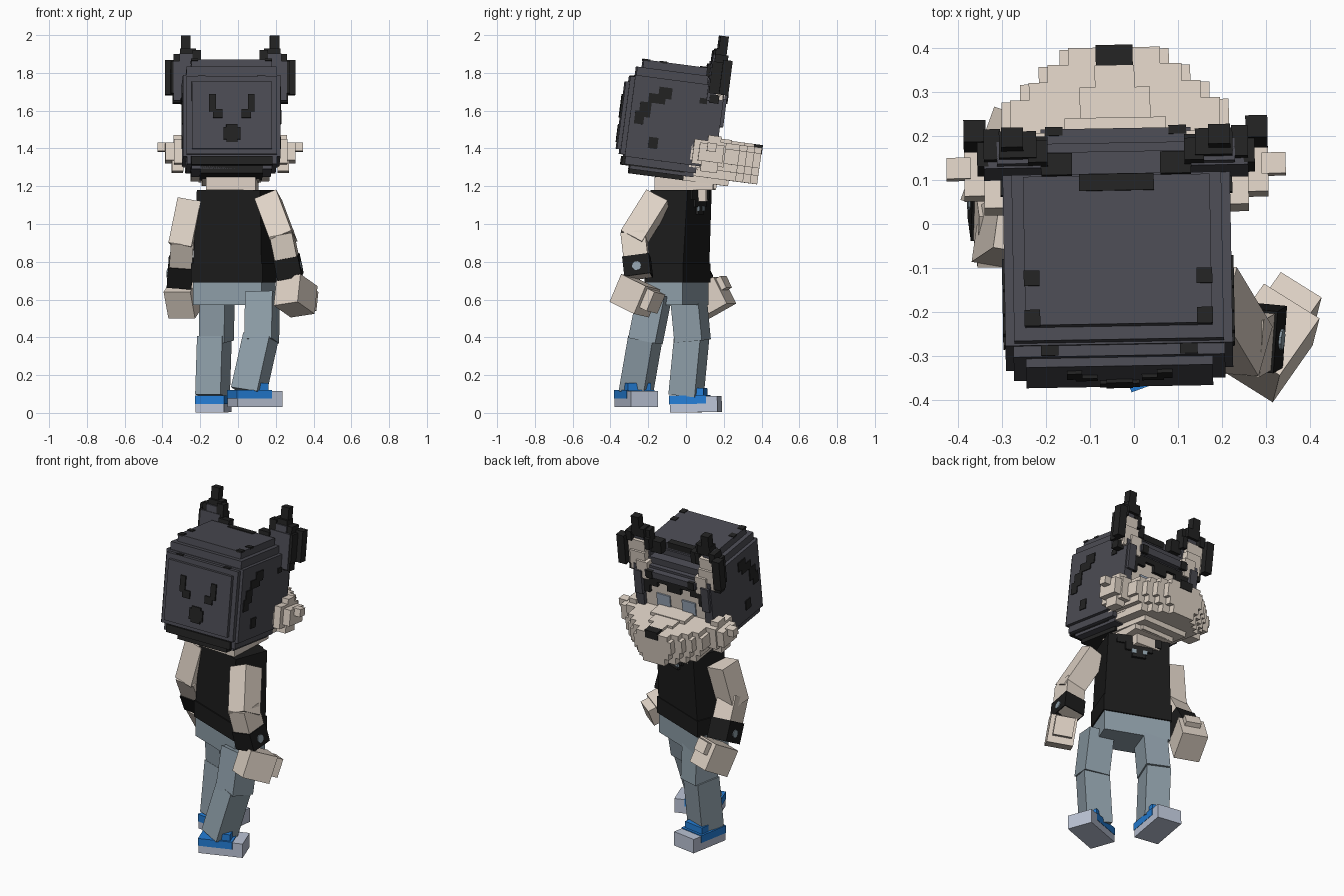
import bpy, bmesh, math
from mathutils import Matrix, Vector


def material(name, r, g, b):
    m = bpy.data.materials.new(name)
    m.diffuse_color = (r, g, b, 1)
    return m


SLATE = material("slate fur", .070, .070, .086)
DARK = material("dark fur", .016, .016, .016)
SHIRT = material("black cloth", .011, .011, .011)
CREAM = material("cream fur", .74, .65, .565)
DENIM = material("denim", .27, .34, .39)
BLUE = material("shoe blue", .018, .21, .68)
SOLE = material("shoe sole", .50, .55, .67)
EYE = material("eye blue", .35, .42, .52)


def build(name, boxes, mat, matrix=Matrix(), mirror=False):
    """One object from (x0, x1, y0, y1, z0, z1) boxes."""
    bm = bmesh.new()
    todo = list(boxes)
    if mirror:
        todo += [(-b[1], -b[0], *b[2:]) for b in boxes]
    for x0, x1, y0, y1, z0, z1 in todo:
        t = Matrix.Translation(((x0 + x1) / 2, (y0 + y1) / 2, (z0 + z1) / 2))
        s = Matrix.Diagonal((x1 - x0, y1 - y0, z1 - z0, 1))
        bmesh.ops.create_cube(bm, size=1, matrix=t @ s)
    me = bpy.data.meshes.new(name)
    bm.to_mesh(me)
    bm.free()
    me.materials.append(mat)
    ob = bpy.data.objects.new(name, me)
    bpy.context.collection.objects.link(ob)
    ob.matrix_world = matrix
    return ob


def place(x, y, z, yaw=0, pitch=0, roll=0):
    return (Matrix.Translation((x, y, z)) @ Matrix.Rotation(math.radians(yaw), 4, 'Z')
            @ Matrix.Rotation(math.radians(pitch), 4, 'X')
            @ Matrix.Rotation(math.radians(roll), 4, 'Y'))


def limb_matrix(a, b, yaw):
    """Frame at a whose -z runs towards b."""
    a, b = Vector(a), Vector(b)
    z = (a - b).normalized()
    yr = math.radians(yaw)
    y = z.cross(Vector((math.cos(yr), math.sin(yr), 0))).normalized()
    m = Matrix((y.cross(z), y, z)).transposed().to_4x4()
    return Matrix.Translation(a) @ m, (a - b).length


def limb(name, a, b, w, d, mat, yaw=0, start=0, extra=0):
    m, n = limb_matrix(a, b, yaw)
    return build(name, [(-w / 2, w / 2, -d / 2, d / 2, -n - extra, -n * start)], mat, m)


# ---- head: stepped, rounded block tilted forward ----
H = place(-.037, -.08, 1.527, 1, -7.5)
build("head", [(-.258, .258, -.225, .19, -.2, .235),
               (-.238, .238, -.22, .16, -.24, .28),
               (-.212, .212, -.19, .15, -.262, .322),
               (-.24, .24, -.25, .0, -.19, .225),
               (-.212, .212, -.27, .0, -.165, .195)], SLATE, H)
build("head_underside", [(-.215, .215, -.236, .1, -.245, -.2),
                         (-.165, .165, -.19, .1, -.285, -.24)], DARK, H)
build("face_side_hair", [(.205, .258, .18, .255, -.06, .2),
                         (.2, .25, .2, .272, .02, .17)], SLATE, H, True)

# painted marks on the back of the head, crown and sides
build("back_mark_strokes", [(.085, .12, -.278, -.269, .03, .125),
                            (.05, .1, -.278, -.269, .0, .045)], DARK, H, True)
build("back_mark_spot", [(-.045, .045, -.278, -.269, -.115, -.05),
                         (-.03, .03, -.278, -.269, -.13, -.035)], DARK, H)
build("crown_marks", [(.178, .214, -.10, -.065, .315, .326),
                      (.178, .214, -.192, -.155, .315, .326),
                      (.138, .178, -.248, -.215, .218, .229)], DARK, H, True)
build("crown_patch", [(-.085, .085, .115, .153, .29, .327)], DARK, H)
build("side_marks", [(.254, .263, -.14, -.05, .10, .15),
                     (.254, .263, -.09, -.02, .13, .19),
                     (.254, .263, -.18, -.12, .02, .1),
                     (.254, .263, -.20, -.15, -.02, .05),
                     (.254, .263, -.11, -.06, -.14, -.08),
                     (.254, .263, .13, .17, .13, .16)], DARK, H, True)

# ---- face ----
build("face", [(-.21, .21, .12, .23, -.22, .15)], CREAM, H)
build("eyes", [(.04, .13, .2, .238, -.05, .03)], EYE, H, True)
build("brow_ridge", [(-.205, .205, .12, .24, .13, .205), (-.17, .17, .1, .275, .15, .19),
                     (-.2, .2, .1, .215, .19, .245)], SLATE, H)
build("brow_fringe", [(.165, .21, .2, .25, .03, .14), (.11, .165, .2, .25, .08, .14),
                      (.0, .045, .2, .25, .07, .14), (.045, .11, .2, .25, .11, .14),
                      (.12, .16, .26, .28, .145, .193)], DARK, H, True)

# ---- muzzle: stacked layers, each with a stepped outline ----
outline = [(.258, .375), (.215, .415), (.172, .455), (.124, .493)]
layers = [(-.09, -.06, .02), (-.13, -.09, 0), (-.17, -.13, 0),
          (-.21, -.17, .02), (-.255, -.21, .05)]
build("muzzle", [(-w + s, w - s, .12, d, z0, z1)
                 for z0, z1, s in layers for w, d in outline], CREAM, H)
build("muzzle_bridge", [(-.045, .045, .2, .45, -.07, -.045), (-.08, .08, .2, .4, -.07, -.045),
                        (-.115, .115, .2, .33, -.07, -.04)], CREAM, H)
build("chin", [(-.15, .15, .05, .34, -.285, -.24), (-.11, .11, .05, .28, -.31, -.27)], CREAM, H)
build("nose", [(-.042, .042, .45, .497, -.095, -.045)], DARK, H)
build("cheek_tufts", [(.22, .3, .13, .3, -.19, -.06), (.28, .345, .16, .29, -.17, -.075),
                      (.25, .31, .18, .27, -.225, -.17), (.33, .385, .2, .248, -.115, -.07),
                      (.25, .3, .2, .27, -.07, -.03)], CREAM, H, True)

# ---- ears ----
build("ear_shells", [(.17, .3, .165, .21, .15, .36), (.2, .27, .17, .22, .33, .4)],
      SLATE, H, True)
build("ear_rims", [(.295, .345, .225, .275, .19, .375), (.262, .305, .18, .23, .14, .185),
                   (.262, .3, .18, .25, .34, .4), (.18, .265, .18, .24, .375, .43),
                   (.21, .26, .195, .24, .42, .5), (.155, .2, .17, .22, .36, .42),
                   (.1, .17, .15, .2, .27, .345), (.155, .185, .17, .235, .3, .37),
                   (.29, .315, .17, .225, .19, .36)], DARK, H, True)
build("ear_linings", [(.185, .295, .2, .238, .185, .345), (.18, .28, .2, .25, .16, .28),
                      (.16, .235, .18, .262, .12, .23)], CREAM, H, True)

# ---- neck and torso ----
build("neck", [(-.13, .13, -.16, .15, 1.18, 1.25), (-.09, .09, -.1, .11, 1.12, 1.19)],
      CREAM, place(-.03, .0, 0, -3))
T = place(-.02, -.045, 0, -21)
shirt = build("shirt", [(-.195, .195, -.105, .105, .76, 1.18)], SHIRT, T)
for v in shirt.data.vertices:          # shoulders narrower, chest leaning forward
    if v.co.z > 1:
        v.co.x *= .92
        v.co.y += .02
build("shirt_hem", [(-.202, .202, -.11, .11, .69, .79)], SHIRT, T)
build("shirt_collar", [(-.13, .13, .11, .132, 1.13, 1.18), (-.08, .08, .11, .134, 1.09, 1.14),
                       (-.04, .04, .11, .134, 1.05, 1.1)], DARK, T)
build("collar_studs", [(.02, .045, .13, .139, 1.07, 1.095)], DENIM, T, True)

# ---- trousers ----
build("hips", [(-.195, .195, -.102, .102, .57, .71)], DENIM, T)
limb("left_thigh", (-.11, .01, .64), (-.115, .035, .38), .142, .155, DENIM, -20)
limb("left_shin", (-.125, .03, .40), (-.135, .0, .09), .142, .148, DENIM, -20)
limb("right_thigh", (.13, -.165, .63), (.125, -.215, .38), .15, .15, DENIM, -16)
limb("right_shin", (.12, -.215, .40), (.055, -.265, .11), .15, .14, DENIM, -20)

# ---- shoes, toes along local +y ----
for side, m in (("left", place(-.13, .05, .003, -9, 1)),
                ("right", place(.088, -.265, .03, -70, 0))):
    build(side + "_sole", [(-.076, .076, -.125, .13, 0, .05),
                           (-.076, .076, .07, .13, .04, .085)], SOLE, m)
    build(side + "_shoe", [(-.078, .078, -.128, .07, .045, .09),
                           (-.066, .066, .0, .055, .085, .128)], BLUE, m)


# ---- arms ----
def arm(side, shoulder, elbow, wrist, yaw, hand, thumb):
    limb(side + "_upper_arm", shoulder, elbow, .125, .13, CREAM, yaw, 0, .02)
    limb(side + "_forearm", elbow, wrist, .12, .13, CREAM, yaw / 4, -.1)
    limb(side + "_cuff", elbow, wrist, .132, .142, SHIRT, yaw / 4, .5)
    m, n = limb_matrix(elbow, wrist, yaw / 4)
    s = 1 if side == "right" else -1
    bm = bmesh.new()                   # round stud on the outside of the cuff
    bmesh.ops.create_cone(bm, cap_ends=True, segments=10, radius1=.024, radius2=.024, depth=.009,
                          matrix=Matrix.Translation((s * .067, 0, -n * .78))
                          @ Matrix.Rotation(math.pi / 2, 4, 'Y'))
    me = bpy.data.meshes.new(side + "_cuff_stud")
    bm.to_mesh(me)
    bm.free()
    me.materials.append(DENIM)
    ob = bpy.data.objects.new(side + "_cuff_stud", me)
    bpy.context.collection.objects.link(ob)
    ob.matrix_world = m
    build(side + "_hand", [(-.075, .075, -.085, .085, -.08, .08), thumb], CREAM, hand)


arm("right", (.16, -.15, 1.13), (.235, -.275, .93), (.278, -.25, .72), -16,
    place(.305, -.27, .62, -35, -22, -8), (-.06, .05, .07, .135, -.04, .07))
arm("left", (-.25, .0, 1.12), (-.295, -.03, .90), (-.31, .08, .69), -8,
    place(-.285, .135, .61, -20, 28, 0), (-.04, .05, .07, .115, .0, .07))
